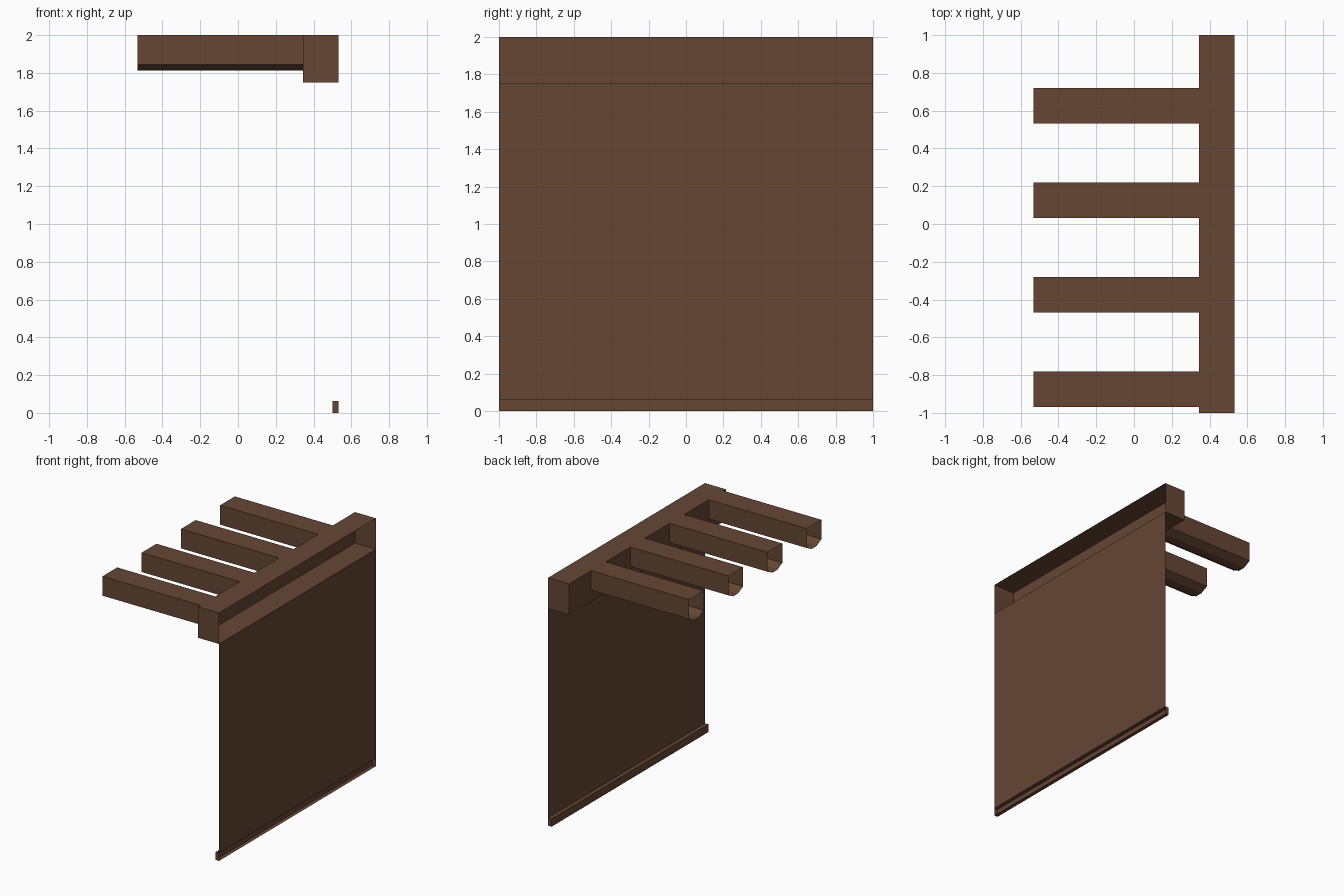
import bpy, bmesh

if "Cube" in bpy.data.objects:
    bpy.data.objects.remove(bpy.data.objects["Cube"])

wood = bpy.data.materials.new("dark_brown_wood")
wood.diffuse_color = (0.130, 0.061, 0.034, 1)
wood.use_nodes = True
wood.node_tree.nodes["Principled BSDF"].inputs["Base Color"].default_value = wood.diffuse_color


def finish(name, bm):
    mesh = bpy.data.meshes.new(name)
    bm.to_mesh(mesh)
    bm.free()
    mesh.materials.append(wood)
    ob = bpy.data.objects.new(name, mesh)
    bpy.context.collection.objects.link(ob)
    return ob


def open_box(name, x0, x1, y0, y1, z0, z1):
    """Thin shell box whose +x side is left open."""
    bm = bmesh.new()
    bmesh.ops.create_cube(bm, size=1)
    for v in bm.verts:
        v.co = (x1 if v.co.x > 0 else x0,
                y1 if v.co.y > 0 else y0,
                z1 if v.co.z > 0 else z0)
    bm.normal_update()
    side = [f for f in bm.faces if f.normal.x > 0.9]
    bmesh.ops.delete(bm, geom=side, context='FACES_ONLY')
    return finish(name, bm)


def tube_x(name, profile, x0, x1):
    """Open-ended tube along x from a (y, z) profile."""
    bm = bmesh.new()
    a = [bm.verts.new((x0, y, z)) for y, z in profile]
    b = [bm.verts.new((x1, y, z)) for y, z in profile]
    n = len(profile)
    for i in range(n):
        j = (i + 1) % n
        bm.faces.new((a[j], a[i], b[i], b[j]))
    bmesh.ops.recalc_face_normals(bm, faces=bm.faces[:])
    return finish(name, bm)


X = 0.53125        # outer side plane
BEAM_X = 0.34375   # inner wall of the header beam

# header beam and bottom rail, both open toward +x
open_box("header_beam", BEAM_X, X, -1, 1, 1.75, 2)
open_box("bottom_rail", 0.5, X, -1, 1, 0, 0.0625)

# flat single-sheet panel
bm = bmesh.new()
bm.faces.new([bm.verts.new((X, y, z)) for y, z in
              ((-1, 0.0625), (1, 0.0625), (1, 1.75), (-1, 1.75))])
finish("hanging_panel", bm)

# four hollow rafters with bevelled undersides
h, c = 0.09375, 0.03125
for i in range(4):
    y = -0.875 + 0.5 * i
    profile = [(y - h, 2), (y - h, 1.84375), (y - c, 1.8125),
               (y + c, 1.8125), (y + h, 1.84375), (y + h, 2)]
    tube_x(f"rafter_{i + 1}", profile, -X, BEAM_X)
